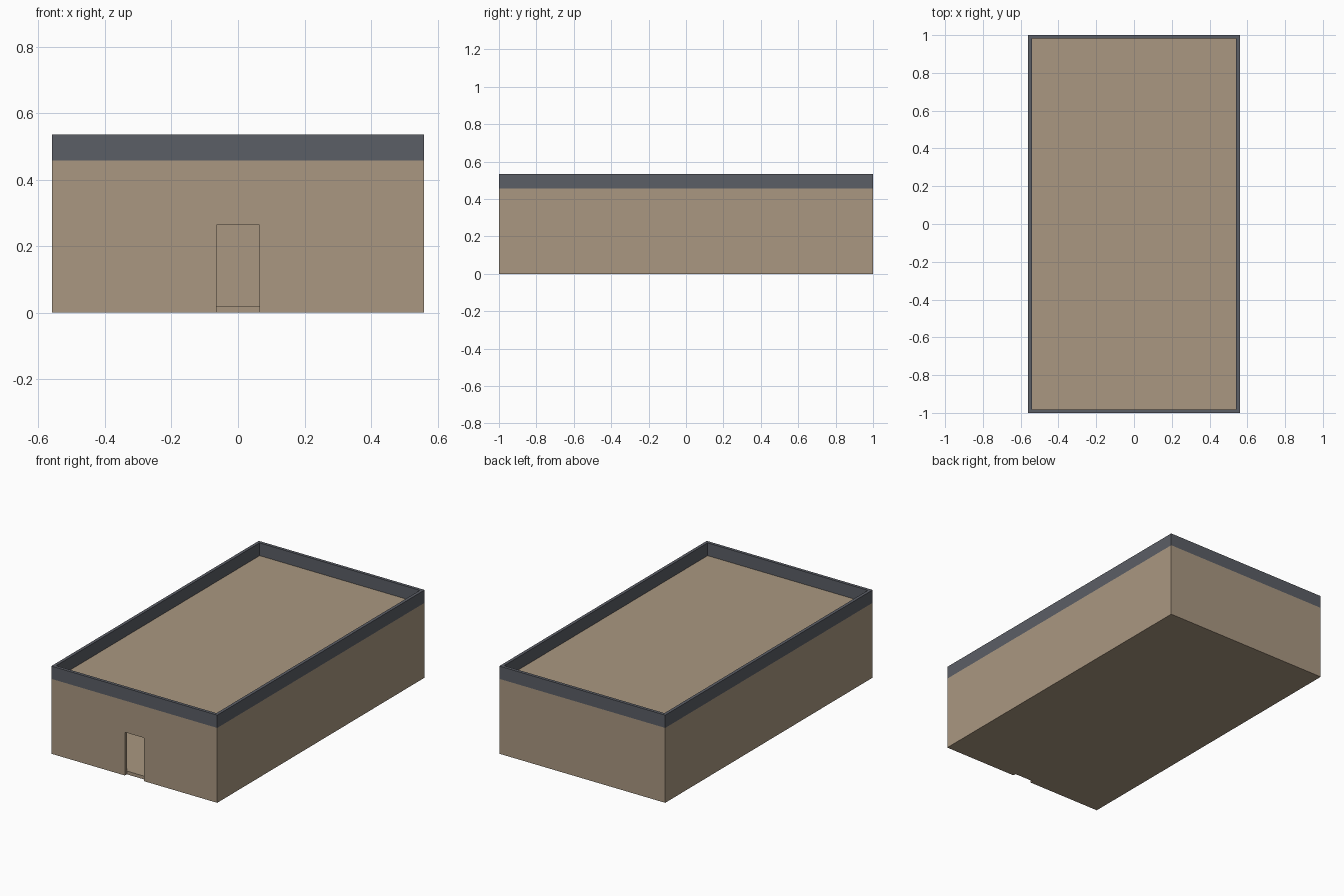
import bpy, bmesh

if "Cube" in bpy.data.objects:
    bpy.data.objects.remove(bpy.data.objects["Cube"])

HX, HY, T = 0.56, 1.0, 0.019        # half width, half length, wall thickness
EAVE, TOP, SLAB = 0.457, 0.535, 0.02


def material(name, rgb):
    m = bpy.data.materials.new(name)
    m.diffuse_color = (*rgb, 1)
    m.use_nodes = True
    m.node_tree.nodes["Principled BSDF"].inputs["Base Color"].default_value = m.diffuse_color
    return m


tan = material("tan plaster", (0.40, 0.312, 0.22))
slate = material("slate grey", (0.105, 0.112, 0.133))


def make_object(name, bm, mat):
    bmesh.ops.recalc_face_normals(bm, faces=bm.faces)
    me = bpy.data.meshes.new(name)
    bm.to_mesh(me)
    bm.free()
    me.materials.append(mat)
    ob = bpy.data.objects.new(name, me)
    bpy.context.collection.objects.link(ob)
    return ob


def box(name, x, y0, y1, z0, z1, mat):
    bm = bmesh.new()
    bmesh.ops.create_cube(bm, size=1)
    for v in bm.verts:
        v.co.x *= 2 * x
        v.co.y = y1 if v.co.y > 0 else y0
        v.co.z = z1 if v.co.z > 0 else z0
    return make_object(name, bm, mat)


def ring(name, z0, z1, mat):
    """Rectangular frame of wall thickness T between two heights."""
    bm = bmesh.new()
    corners = [(-1, -1), (1, -1), (1, 1), (-1, 1)]
    loops = [[bm.verts.new((sx * (HX - inset), sy * (HY - inset), z)) for sx, sy in corners]
             for inset, z in [(0, z0), (0, z1), (T, z1), (T, z0)]]
    for k in range(4):
        a, b = loops[k], loops[(k + 1) % 4]
        for i in range(4):
            j = (i + 1) % 4
            bm.faces.new((a[i], a[j], b[j], b[i]))
    return make_object(name, bm, mat)


# Outer walls with a doorway cut through the front
walls = ring("walls", 0, EAVE, tan)
cutter = box("door_cutter", 0.064, -HY - 0.1, -HY + T + 0.05, -0.1, 0.264, tan)
mod = walls.modifiers.new("doorway", 'BOOLEAN')
mod.operation, mod.solver, mod.object = 'DIFFERENCE', 'EXACT', cutter
bpy.context.view_layer.objects.active = walls
bpy.ops.object.modifier_apply(modifier=mod.name)
bpy.data.objects.remove(cutter)

# Parapet band around the roof
ring("parapet", EAVE, TOP, slate)

# Floor and flat roof slabs fitted between the walls
box("floor", HX - T, -HY + T, HY - T, 0, SLAB, tan)
box("roof", HX - T, -HY + T, HY - T, EAVE - SLAB, EAVE, tan)
